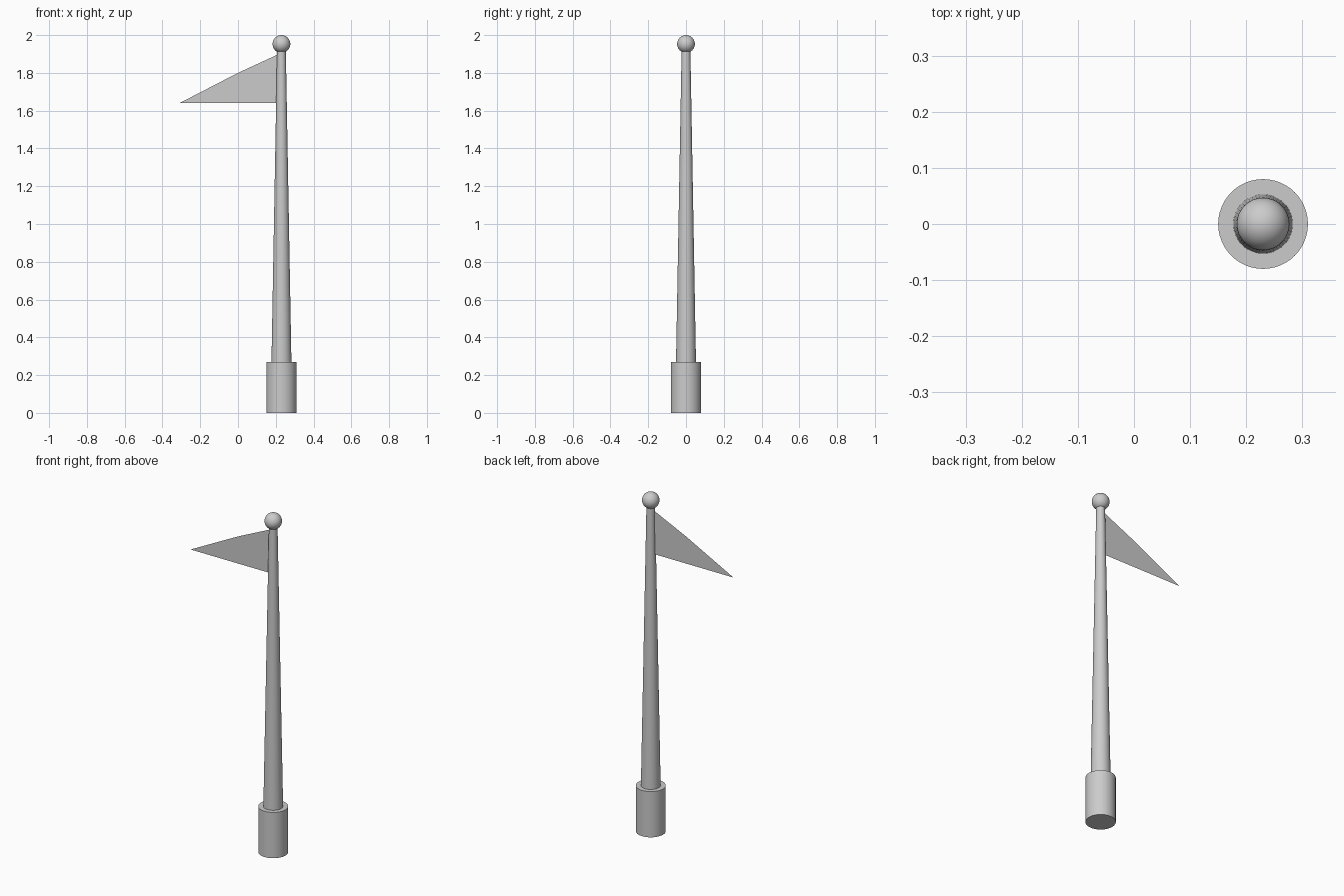
import bpy, math

if "Cube" in bpy.data.objects:
    bpy.data.objects.remove(bpy.data.objects["Cube"])

X = 0.23  # pole axis


def smooth():
    bpy.ops.object.shade_smooth_by_angle(angle=math.radians(35))


def tube(name, r1, r2, z1, z2):
    bpy.ops.mesh.primitive_cone_add(vertices=48, radius1=r1, radius2=r2,
                                    depth=z2 - z1, location=(X, 0, (z1 + z2) / 2))
    bpy.context.object.name = name
    smooth()


# Socket and tapered pole
tube("base_socket", 0.08, 0.08, 0, 0.27)
tube("pole", 0.053, 0.023, 0.26, 1.93)

# Ball on top
bpy.ops.mesh.primitive_uv_sphere_add(segments=32, ring_count=20, radius=0.047,
                                     location=(X, 0, 1.953))
bpy.context.object.name = "finial_ball"
smooth()

# Thin pennant, its inner edge tucked into the pole
mesh = bpy.data.meshes.new("pennant")
outline = [(-0.31, 1.64), (0.21, 1.64), (0.21, 1.897), (0, 1.80)]
mesh.from_pydata([(x, 0, z) for x, z in outline], [], [range(4)])
mesh.update()
bpy.context.collection.objects.link(bpy.data.objects.new("pennant", mesh))
